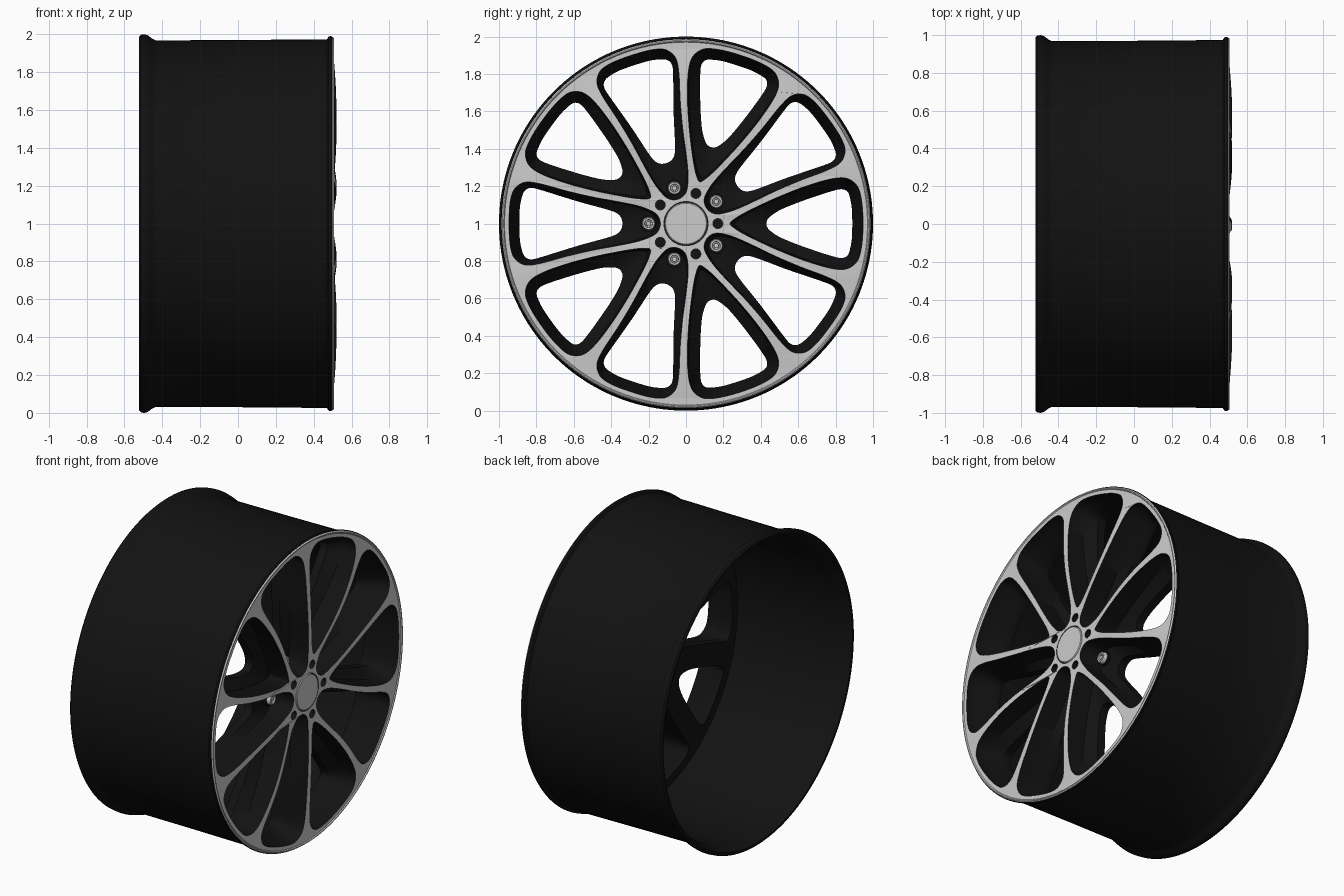
import bpy, bmesh, math
from mathutils import Vector
from mathutils.geometry import tessellate_polygon

if "Cube" in bpy.data.objects:
    bpy.data.objects.remove(bpy.data.objects["Cube"])

black = bpy.data.materials.new("black_paint")
black.diffuse_color = (0.006, 0.006, 0.006, 1)
black.use_nodes = True
black.node_tree.nodes["Principled BSDF"].inputs["Base Color"].default_value = black.diffuse_color
CZ = 1.0  # axle height


def make(name, verts, faces, mat=None, recalc=True):
    me = bpy.data.meshes.new(name)
    me.from_pydata(verts, [], faces)
    bm = bmesh.new()
    bm.from_mesh(me)
    bmesh.ops.remove_doubles(bm, verts=bm.verts, dist=1e-5)
    if recalc:
        bmesh.ops.recalc_face_normals(bm, faces=bm.faces)
    bm.to_mesh(me)
    bm.free()
    ob = bpy.data.objects.new(name, me)
    bpy.context.collection.objects.link(ob)
    if mat:
        me.materials.append(mat)
    bpy.ops.object.select_all(action='DESELECT')
    ob.select_set(True)
    bpy.context.view_layer.objects.active = ob
    bpy.ops.object.shade_smooth_by_angle(angle=math.radians(35))
    return ob


def lathe(name, profile, mat=None, seg=128, cy=0, cz=0, closed=False):
    """Revolve (x, radius) points around an axis parallel to x."""
    n = len(profile)
    verts = [(x, cy + r * math.cos(2 * math.pi * i / seg), CZ + cz + r * math.sin(2 * math.pi * i / seg))
             for i in range(seg) for x, r in profile]
    faces = []
    for i in range(seg):
        j = (i + 1) % seg
        for k in range(n if closed else n - 1):
            m = (k + 1) % n
            faces.append((i * n + k, j * n + k, j * n + m, i * n + m))
    return make(name, verts, faces, mat)


def polar(r, deg):
    return Vector((r * math.cos(math.radians(deg)), r * math.sin(math.radians(deg))))


def circle(r, seg, c=Vector((0, 0))):
    return [c + polar(r, 360 * i / seg) for i in range(seg)]


def outline(half, deg, sub=5):
    """Smooth closed loop from half an outline (radius, degrees), mirrored and turned to deg."""
    pts = [polar(r, a + deg) for r, a in half]
    pts += [polar(r, deg - a) for r, a in reversed(half) if a > 0]
    out, n = [], len(pts)
    for i in range(n):
        p0, p1, p2, p3 = (pts[(i + k) % n] for k in (-1, 0, 1, 2))
        for s in range(sub):
            t = s / sub
            out.append(0.5 * (2 * p1 + (p2 - p0) * t + (2 * p0 - 5 * p1 + 4 * p2 - p3) * t * t
                              + (3 * p1 - p0 - 3 * p2 + p3) * t ** 3))
    return out


def face_x(p):
    """Slight outward bow of the spokes."""
    t = min(max((p.length - 0.25) / 0.69, 0), 1)
    return 0.5 + 0.02 * math.sin(math.pi * t)


def plate(name, loops, xf, sign, mat=None):
    """Flat sheet: first loop is the border, the others are holes."""
    flat = [p for l in loops for p in l]
    tris = tessellate_polygon([[p.to_3d() for p in l] for l in loops])
    faces = []
    for a, b, c in tris:
        area = (flat[b] - flat[a]).cross(flat[c] - flat[a])
        faces.append((a, b, c) if area * sign > 0 else (a, c, b))
    return make(name, [(xf(p), p.x, CZ + p.y) for p in flat], faces, mat, recalc=False)


def loft(name, rings, mat, cap=False):
    """Skin between rings of (x, y, z) with equal counts, facing into the opening."""
    n = len(rings[0])
    faces = [(k * n + i, (k + 1) * n + i, (k + 1) * n + (i + 1) % n, k * n + (i + 1) % n)
             for k in range(len(rings) - 1) for i in range(n)]
    if cap:
        faces.append(tuple(range((len(rings) - 1) * n, len(rings) * n)))
    return make(name, [v for r in rings for v in r], faces, mat, recalc=False)


def ring(loop, xf):
    return [(xf(p), p.x, CZ + p.y) for p in loop]


# half outlines: opening in the bright face, and the smaller through hole behind it
FORK_FACE = [(.235, 0), (.265, 6), (.32, 10.5), (.41, 14), (.52, 16.2), (.66, 17.3),
             (.8, 17.2), (.885, 16), (.93, 13.3), (.945, 10), (.947, 4)]
FORK_HOLE = [(.43, 0), (.437, 3), (.46, 5.5), (.51, 8.3), (.6, 10.5), (.7, 11.8),
             (.79, 12.5), (.85, 12.5), (.88, 11.2), (.888, 8.5), (.89, 4)]
LUG_FACE = [(.137, 0), (.147, 12), (.17, 18.5), (.205, 20.5), (.26, 20.5), (.33, 19), (.42, 17.2),
            (.52, 15.9), (.66, 15.3), (.8, 15.3), (.885, 14.5), (.93, 12), (.945, 9), (.947, 4)]
LUG_HOLE = [(.34, 0), (.342, 2.5), (.348, 5), (.362, 7.5), (.39, 9.3), (.44, 10.3), (.5, 10.9),
            (.58, 11.5), (.68, 12.3), (.79, 13), (.85, 13), (.88, 11.5), (.89, 8.5), (.892, 4)]

# spoke pockets
face_loops, back_loops = [], []
for i in range(5):
    for kind, f, h, deg in (("fork", FORK_FACE, FORK_HOLE, 72 * i), ("lug", LUG_FACE, LUG_HOLE, 72 * i + 36)):
        A, B = outline(f, deg), outline(h, deg)
        M = [a.lerp(b, 0.13) for a, b in zip(A, B)]
        loft(f"{kind}_pocket_{i + 1}",
             [ring(A, face_x), ring(M, lambda p: .35 + .08 * p.length),
              ring(B, lambda p: .345), ring(B, lambda p: .29)], black)
        face_loops.append(A)
        back_loops.append(B)

# small blind holes in the bright hub face, and the lug bolts
for i in range(5):
    c = circle(.027, 24, polar(.17, 72 * i))
    face_loops.append(c)
    loft(f"hub_hole_{i + 1}", [ring(c, face_x), ring(c, lambda p: .42)], black, cap=True)
    b = polar(.2, 72 * i + 36)
    lathe(f"lug_bolt_{i + 1}", [(.32, .036), (.385, .036), (.395, .031), (.395, .022), (.378, .02),
                                (.378, .014), (.392, .012), (.392, 0)], None, 24, b.x, b.y)
    lathe(f"lug_seat_{i + 1}", [(.33, .046), (.372, .046), (.372, .03)], black, 24, b.x, b.y)

# bright machined face, back of the spokes
plate("spoke_face", [circle(.972, 160), circle(.118, 48)] + face_loops, face_x, 1)
plate("spoke_back", [circle(.95, 160)] + back_loops, lambda p: .29, -1, black)

# centre cap and hub pad
lathe("centre_cap", [(.45, .114), (.5, .114), (.504, .109), (.505, 0)], None, 48)
lathe("cap_recess", [(.5, .118), (.46, .118), (.46, .1)], black, 48)
lathe("hub_pad", [(.29, .27), (.25, .26), (.25, .1), (.29, .1)], black, 64)

# bright front lip
lathe("front_lip", [(.5, .97), (.506, .975), (.506, .981), (.499, .986)])

# barrel with flared rear lip and thin front flange
lathe("barrel", [(-.52, .975), (-.522, .988), (-.512, .998), (-.495, 1.0), (-.478, .996), (-.455, .978),
                 (-.435, .968), (.0, .970), (.47, .974), (.478, .988), (.492, .991), (.499, .986),
                 (.497, .949), (.3, .948), (-.43, .945), (-.47, .955), (-.495, .972)],
      black, 160, closed=True)
